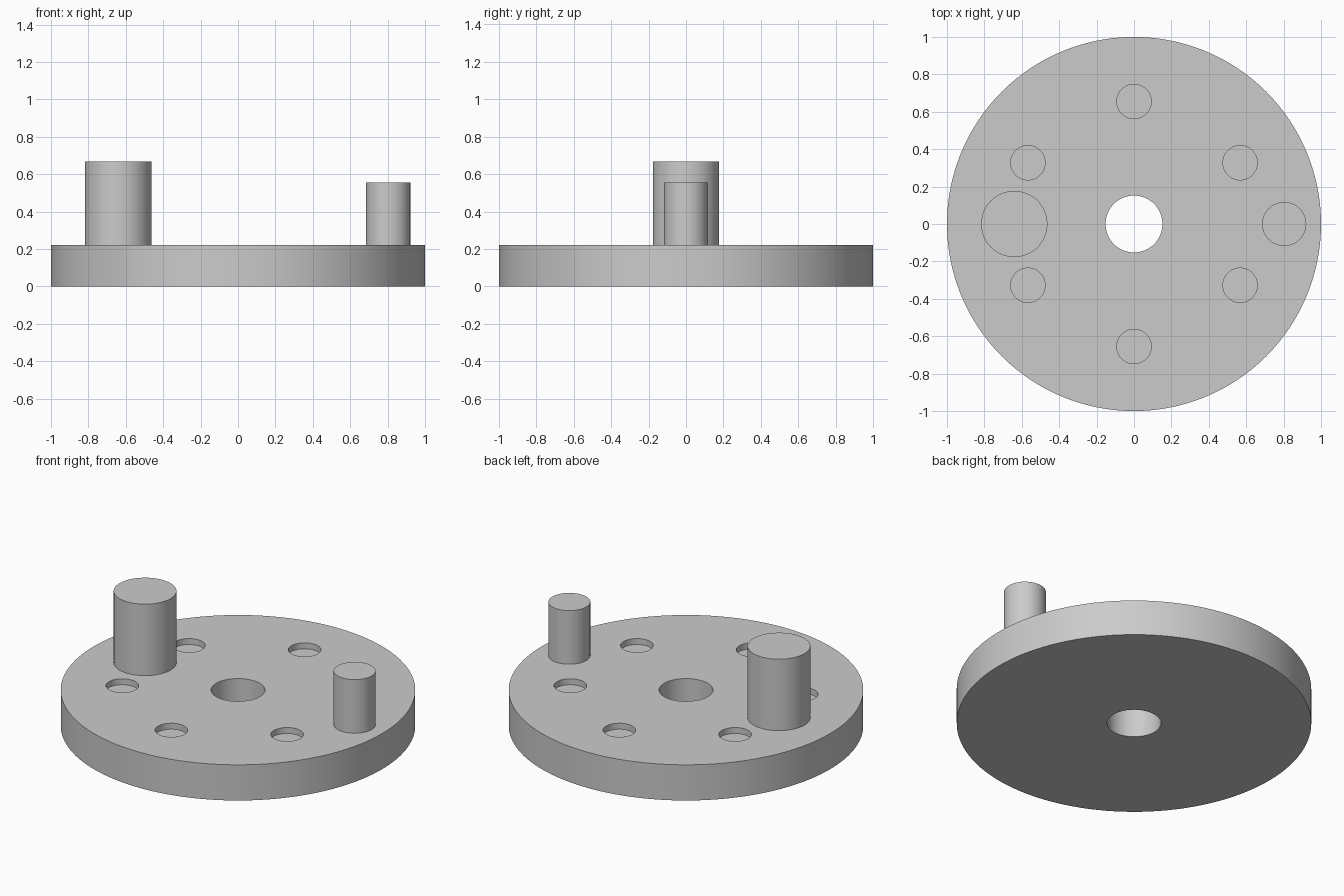
import bpy
from math import radians, sin, cos

cube = bpy.data.objects.get("Cube")
if cube:
    bpy.data.objects.remove(cube, do_unlink=True)

# Dimensions
DISC_TOP = 0.222
BORE_RADIUS = 0.152
POCKET_RADIUS = 0.092
POCKET_RING = 0.655
POCKET_DEPTH = 0.037

# Single plain grey
grey = bpy.data.materials.new("plain grey")
grey.use_nodes = True
colour = (0.6, 0.6, 0.6, 1)
grey.diffuse_color = colour
grey.node_tree.nodes["Principled BSDF"].inputs["Base Color"].default_value = colour


def cylinder(name, radius, bottom, top, x=0, y=0, sides=96):
    bpy.ops.mesh.primitive_cylinder_add(
        vertices=sides, radius=radius, depth=top - bottom,
        location=(x, y, (bottom + top) / 2))
    obj = bpy.context.object
    obj.name = name
    obj.data.materials.append(grey)
    return obj


def cut(target, cutter):
    mod = target.modifiers.new("cut", "BOOLEAN")
    mod.operation = "DIFFERENCE"
    mod.solver = "EXACT"
    mod.object = cutter
    cutter.hide_render = True
    bpy.context.view_layer.objects.active = target
    bpy.ops.object.modifier_apply(modifier=mod.name)
    bpy.data.objects.remove(cutter, do_unlink=True)


def shade(obj):
    bpy.ops.object.select_all(action="DESELECT")
    obj.select_set(True)
    bpy.context.view_layer.objects.active = obj
    bpy.ops.object.shade_smooth_by_angle(angle=radians(30))


# Disc with a through bore and a ring of six shallow pockets
disc = cylinder("disc", 1, 0, DISC_TOP, sides=128)
cut(disc, cylinder("bore_cutter", BORE_RADIUS, -0.1, DISC_TOP + 0.1, sides=64))
for i in range(6):
    a = radians(30 + 60 * i)
    cut(disc, cylinder("pocket_cutter", POCKET_RADIUS,
                       DISC_TOP - POCKET_DEPTH, DISC_TOP + 0.1,
                       POCKET_RING * cos(a), POCKET_RING * sin(a), sides=48))

# Posts standing on the disc
large_post = cylinder("large_post", 0.177, DISC_TOP, 0.667, x=-0.64)
small_post = cylinder("small_post", 0.118, DISC_TOP, 0.556, x=0.803)

for part in (disc, large_post, small_post):
    shade(part)
